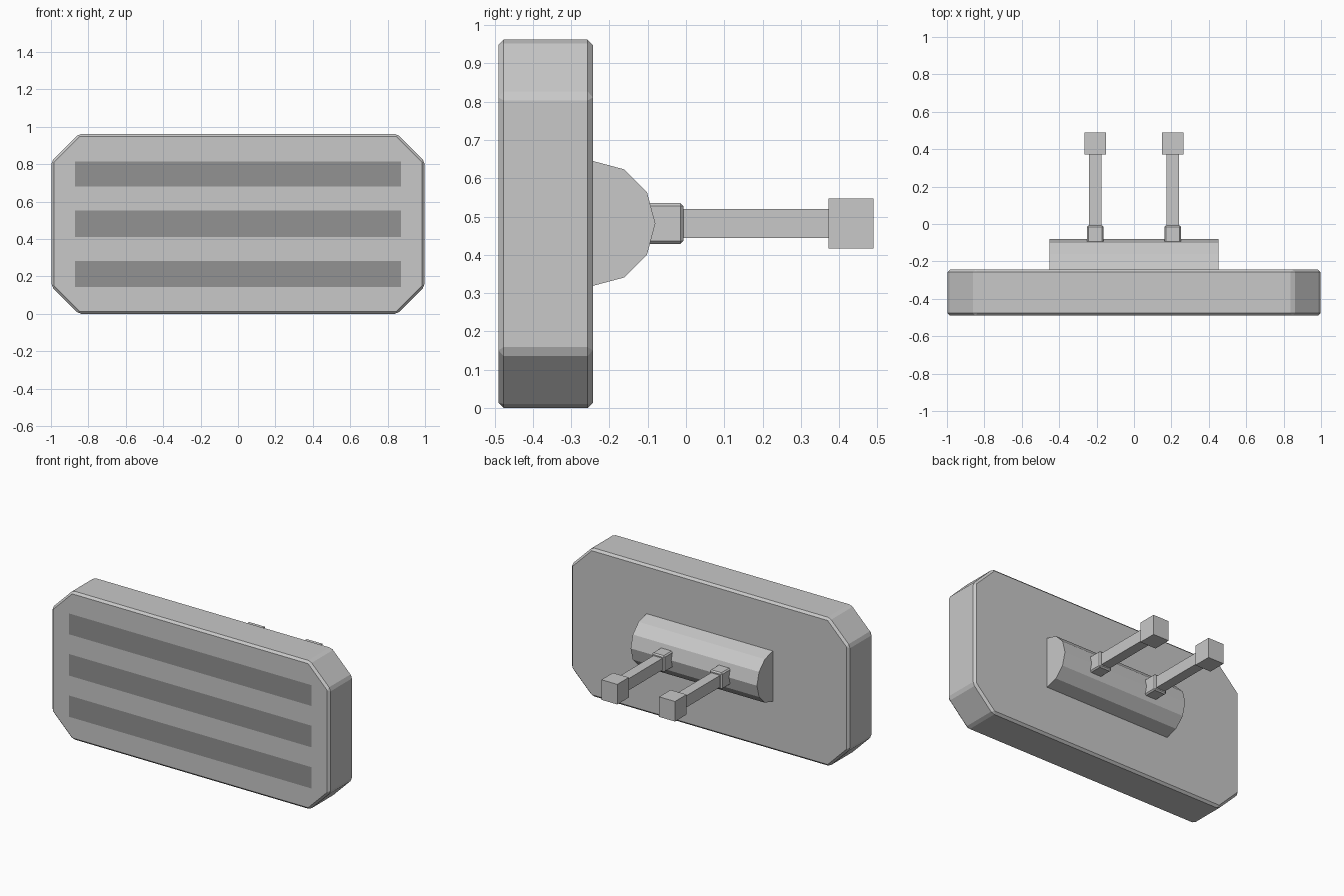
import bpy, bmesh, math
from mathutils import Vector, Matrix

if "Cube" in bpy.data.objects:
    bpy.data.objects.remove(bpy.data.objects["Cube"])


def material(name, v):
    m = bpy.data.materials.new(name)
    m.diffuse_color = (v, v, v, 1)
    m.use_nodes = True
    m.node_tree.nodes["Principled BSDF"].inputs["Base Color"].default_value = m.diffuse_color
    return m


GREY = material("light grey", 0.58)
DARK = material("dark grey", 0.29)
MID = 0.482  # height of the centre line


def finish(name, bm, *mats):
    bmesh.ops.recalc_face_normals(bm, faces=bm.faces)
    me = bpy.data.meshes.new(name)
    bm.to_mesh(me)
    bm.free()
    for m in mats:
        me.materials.append(m)
    ob = bpy.data.objects.new(name, me)
    bpy.context.collection.objects.link(ob)
    return ob


def box(name, x, width, y0, y1, height, bevel=0):
    bm = bmesh.new()
    bmesh.ops.create_cube(bm, size=1)
    bmesh.ops.scale(bm, vec=(width, y1 - y0, height), verts=bm.verts)
    bmesh.ops.translate(bm, vec=(x, (y0 + y1) / 2, MID), verts=bm.verts)
    if bevel:
        bmesh.ops.bevel(bm, geom=bm.edges[:], offset=bevel, segments=1, affect='EDGES')
    return finish(name, bm, GREY)


# Body: slab with cut corners and a narrow bevel on every edge
W, H, C = 0.997, 0.962, 0.145
Y0, Y1 = -0.49, -0.243
outline = [(W - C, 0), (W, C), (W, H - C), (W - C, H),
           (C - W, H), (-W, H - C), (-W, C), (C - W, 0)]
bm = bmesh.new()
face = bm.faces.new([bm.verts.new((x, Y0, z)) for x, z in outline])
ext = bmesh.ops.extrude_face_region(bm, geom=[face], use_keep_orig=True)
bmesh.ops.translate(bm, vec=(0, Y1 - Y0, 0),
                    verts=[g for g in ext["geom"] if isinstance(g, bmesh.types.BMVert)])
bmesh.ops.recalc_face_normals(bm, faces=bm.faces)
bmesh.ops.bevel(bm, geom=bm.edges[:], offset=0.014, segments=1, affect='EDGES')

# Dark stripes: cut flush into the front face
stripes = [(0.145, 0.283), (0.412, 0.552), (0.680, 0.815)]
SX = 0.871
cuts = [((0, 0, z), (0, 0, 1)) for s in stripes for z in s]
cuts += [((x, 0, 0), (1, 0, 0)) for x in (-SX, SX)]


def front_faces():
    return [f for f in bm.faces
            if all(abs(v.co.y - Y0) < 1e-4 for v in f.verts)]


for co, no in cuts:
    faces = front_faces()
    edges = {e for f in faces for e in f.edges}
    verts = {v for f in faces for v in f.verts}
    bmesh.ops.bisect_plane(bm, geom=list(verts) + list(edges) + faces,
                           plane_co=co, plane_no=no, dist=1e-5)
for f in front_faces():
    c = f.calc_center_median()
    if abs(c.x) < SX and any(a < c.z < b for a, b in stripes):
        f.material_index = 1
finish("body", bm, GREY, DARK)

# Rear housing: twelve-sided drum half sunk into the body
bm = bmesh.new()
bmesh.ops.create_cone(bm, cap_ends=True, segments=12, radius1=0.163, radius2=0.163,
                      depth=0.906, matrix=Matrix.Translation((0, Y1, MID))
                      @ Matrix.Rotation(math.pi / 2, 4, 'Y'))
finish("rear_housing", bm, GREY)

# Two prongs: collar, rod and end block
for side, s in (("left", -1), ("right", 1)):
    x = 0.207 * s
    box(side + "_collar", x, 0.09, -0.15, -0.007, 0.107, 0.008)
    box(side + "_rod", x, 0.065, -0.03, 0.38, 0.076)
    box(side + "_end_block", x, 0.114, 0.372, 0.49, 0.13)
